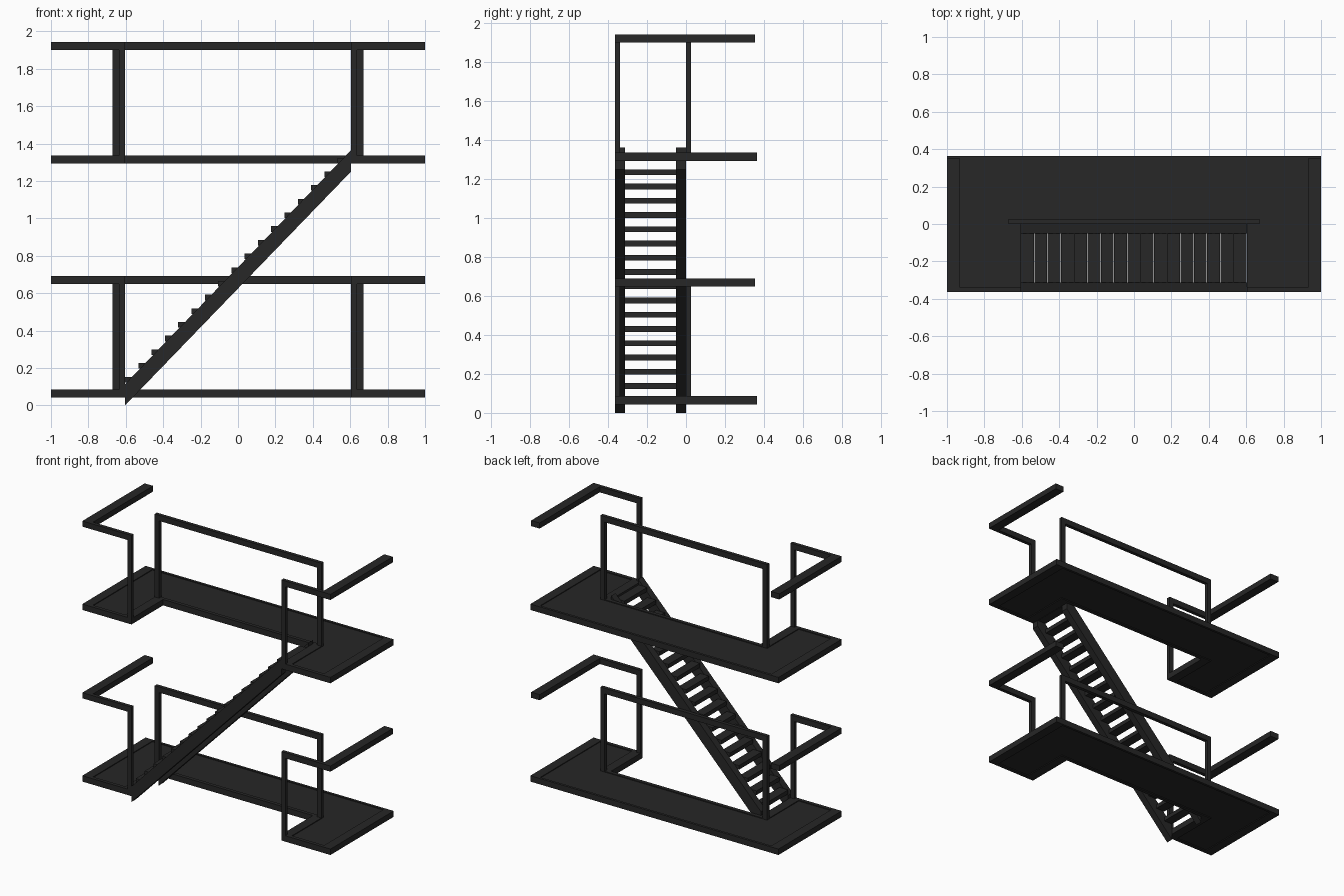
import bpy, bmesh

if "Cube" in bpy.data.objects:
    bpy.data.objects.remove(bpy.data.objects["Cube"])

mat = bpy.data.materials.new("dark_metal")
mat.diffuse_color = (0.02, 0.02, 0.02, 1)
mat.use_nodes = True
mat.node_tree.nodes["Principled BSDF"].inputs["Base Color"].default_value = mat.diffuse_color


def finish(name, bm):
    bmesh.ops.recalc_face_normals(bm, faces=bm.faces)
    me = bpy.data.meshes.new(name)
    bm.to_mesh(me)
    bm.free()
    me.materials.append(mat)
    ob = bpy.data.objects.new(name, me)
    bpy.context.collection.objects.link(ob)
    return ob


def box(name, x, y, z):
    bm = bmesh.new()
    bmesh.ops.create_cube(bm, size=1)
    for v in bm.verts:
        v.co = [a + (b - a) * (c + 0.5) for (a, b), c in zip((x, y, z), v.co)]
    return finish(name, bm)


def prism(name, profile, y0, y1):
    # x-z profile extruded along y
    bm = bmesh.new()
    f = bm.faces.new([bm.verts.new((x, y0, z)) for x, z in profile])
    r = bmesh.ops.extrude_face_region(bm, geom=[f])
    verts = [g for g in r["geom"] if isinstance(g, bmesh.types.BMVert)]
    bmesh.ops.translate(bm, verts=verts, vec=(0, y1 - y0, 0))
    return finish(name, bm)


F, B = -0.364, 0.364      # front and back edges
N, W = 0.604, 0.672       # stairwell half width, outer edge of its border
P = 0.637                 # split between front and rear posts
T = 0.026                 # bar thickness in y


def mirrored(half):
    return half + [(-x, y) for x, y in reversed(half)]


OUTER = mirrored([(-1, B), (-1, F), (-N, F), (-N, 0)])
INNER = mirrored([(-0.932, B - 0.018), (-0.932, F + T), (-W, F + T), (-W, T)])


def platform(name, z0, z1, recess=0.006):
    # U-shaped raised border around a slightly recessed panel
    bm = bmesh.new()

    def ring(pts, z):
        return [bm.verts.new((x, y, z)) for x, y in pts]

    loops = [ring(INNER, z0 + recess), ring(INNER, z0), ring(OUTER, z0),
             ring(OUTER, z1), ring(INNER, z1), ring(INNER, z1 - recess)]
    n = len(OUTER)
    for a, b in zip(loops, loops[1:]):
        for i in range(n):
            j = (i + 1) % n
            bm.faces.new((a[i], a[j], b[j], b[i]))
    for end in (loops[0], loops[-1]):
        bm.faces.new(end)
    return finish(name, bm)


def storey(label, z):
    top = z + 0.043
    platform(label + "_platform", z, top)
    r0, r1 = z + 0.607, z + 0.648
    # railing behind the stairwell
    box(label + "_back_rail", (-W, W), (0, T), (r0, r1))
    for side, s in (("left", -1), ("right", 1)):
        def span(a, b):
            return tuple(sorted((s * a, s * b)))
        box(f"{label}_{side}_rear_post", span(P, W), (0, T), (top, r0))
        box(f"{label}_{side}_front_post", span(N, P), (F, F + T), (top, r0))
        box(f"{label}_{side}_front_rail", span(N, 0.932), (F, F + T), (r0, r1))
        box(f"{label}_{side}_side_rail", span(0.932, 1), (F, 0.354), (r0, r1))


storey("lower", 0.043)
storey("upper", 1.294)

# sloping stair stringers with vertical end cuts
profile = [(-N, 0), (N, 1.25), (N, 1.364), (-N, 0.114)]
prism("front_stringer", profile, F, -0.313)
prism("back_stringer", profile, -0.051, 0)

# treads
STEPS = 17
run = 2 * N / STEPS
for i in range(STEPS):
    x, z = -N + i * run, 0.123 + i * 0.0732
    box(f"tread_{i + 1}", (x, x + run - 0.002), (-0.314, -0.052), (z, z + 0.03))
